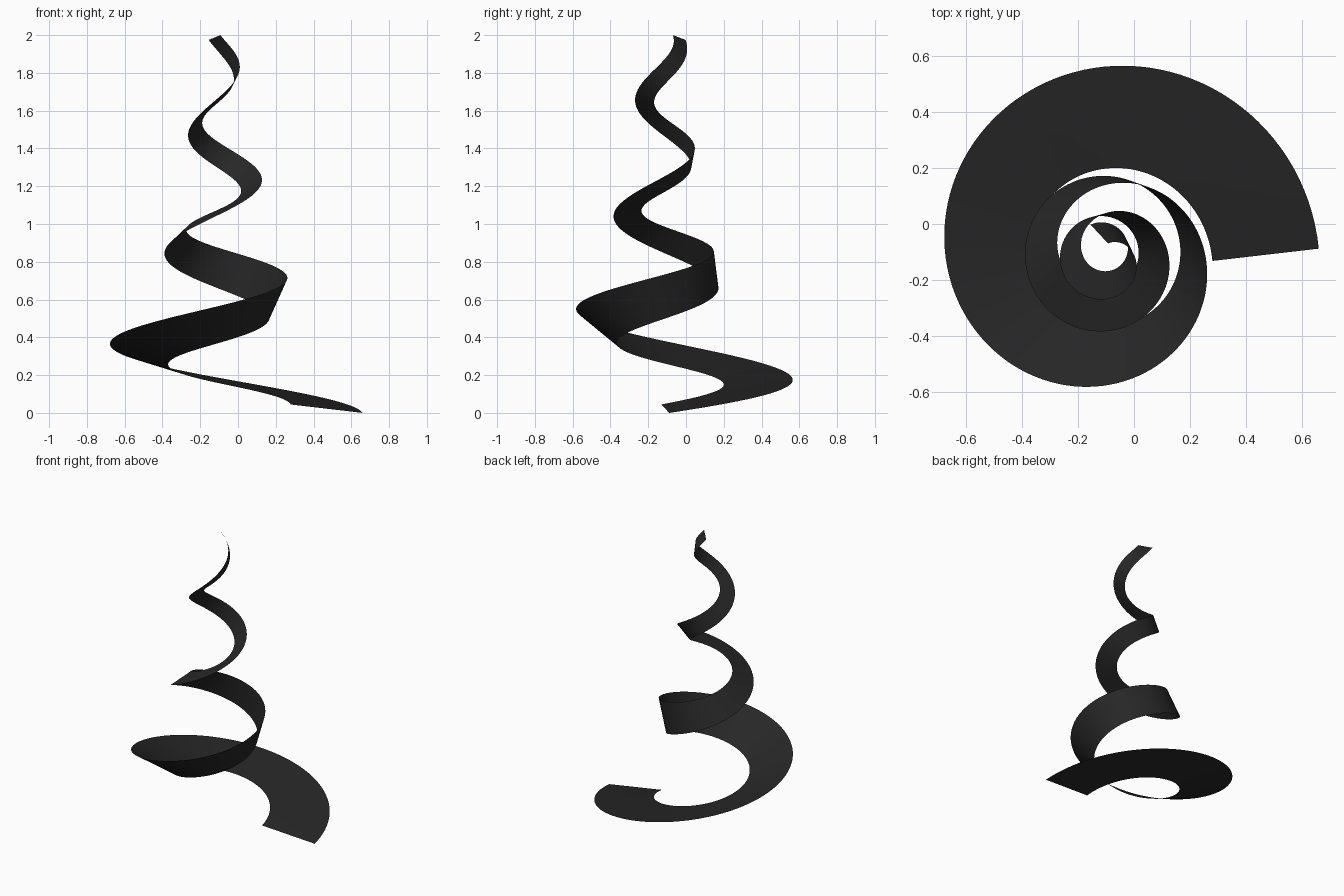
import bpy, bmesh, math
from mathutils import Vector

if "Cube" in bpy.data.objects:
    bpy.data.objects.remove(bpy.data.objects["Cube"])

STEPS, ACROSS = 360, 6
TURN = math.radians(1188)          # 3.3 turns
AXIS = Vector((-0.10, -0.11, 0))
R0, R1 = 0.57, 0.078               # spiral radius, bottom and top
Z0, RISE = 0.02, 1.965


def centre(u):
    a = TURN * u
    r = R0 * (R1 / R0) ** u
    return AXIS + Vector((r * math.cos(a), r * math.sin(a), Z0 + RISE * u))


def ribbon_direction(u):
    # cross-section lies perpendicular to the path and twists faster toward the top
    tangent = (centre(u + 1e-4) - centre(u - 1e-4)).normalized()
    outward = tangent.cross(Vector((0, 0, 1))).normalized()
    upward = outward.cross(tangent)
    twist = math.radians(6.7 - 130 * u - 392 * u * u)
    return -outward * math.cos(twist) + upward * math.sin(twist)


def width(u):
    return 0.092 + 0.293 * math.exp(-(u / 0.39) ** 1.6)


# Twisted, tapering spiral ribbon
bm = bmesh.new()
rows = []
for i in range(STEPS + 1):
    u = i / STEPS
    c, d, w = centre(u), ribbon_direction(u), width(u)
    rows.append([bm.verts.new(c + d * w * (j / ACROSS - 0.5)) for j in range(ACROSS + 1)])
for a, b in zip(rows, rows[1:]):
    for j in range(ACROSS):
        f = bm.faces.new((a[j], b[j], b[j + 1], a[j + 1]))
        f.smooth = True

# Rest the ribbon on the ground
low = min(v.co.z for v in bm.verts)
bmesh.ops.translate(bm, verts=bm.verts, vec=(0, 0, -low))

mesh = bpy.data.meshes.new("spiral_ribbon")
bm.to_mesh(mesh)
bm.free()
ribbon = bpy.data.objects.new("spiral_ribbon", mesh)
bpy.context.collection.objects.link(ribbon)

black = bpy.data.materials.new("black")
black.diffuse_color = (0.02, 0.02, 0.02, 1)
black.use_nodes = True
black.node_tree.nodes["Principled BSDF"].inputs["Base Color"].default_value = black.diffuse_color
mesh.materials.append(black)
